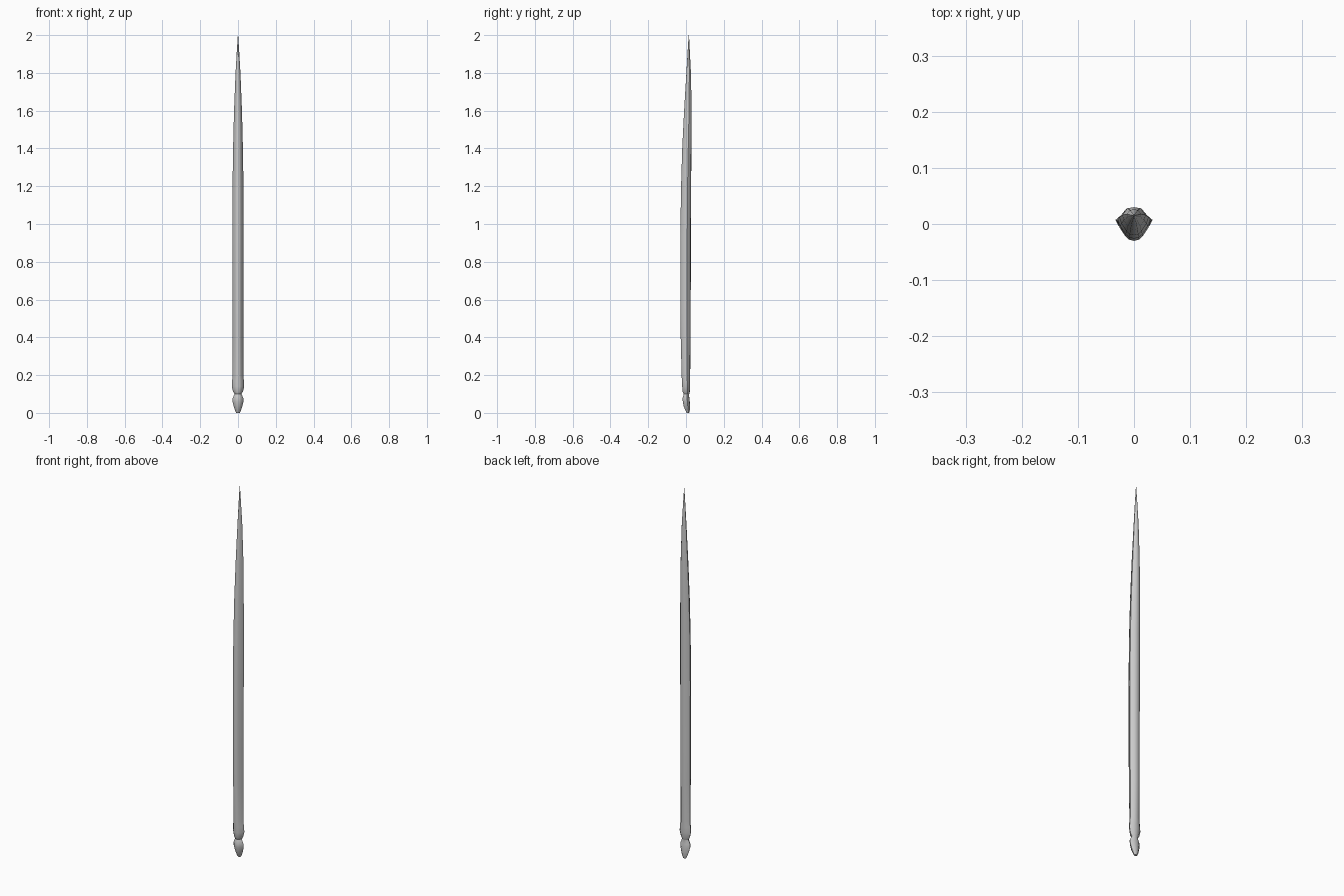
import bpy, bmesh

if "Cube" in bpy.data.objects:
    bpy.data.objects.remove(bpy.data.objects["Cube"])

# Half cross-section: x in half-widths, y from -1 (front) to 1 (back); mirrored
HALF = [(0, 1), (0.55, 0.9), (1, 0.3), (0.86, -0.15), (0.52, -0.7), (0.3, -0.92), (0, -1)]
SECTION = HALF + [(-x, y) for x, y in HALF[-2:0:-1]]


def loft(name, stations, cap_bottom=False, cap_top=False):
    """Skin stations of (z, half width, front y, back y)."""
    bm = bmesh.new()
    rings = []
    for z, w, yf, yb in stations:
        c, r = (yf + yb) / 2, (yb - yf) / 2
        rings.append([bm.verts.new((w * x, c + r * y, z)) for x, y in SECTION])
    n = len(SECTION)
    for a, b in zip(rings, rings[1:]):
        for i in range(n):
            j = (i + 1) % n
            bm.faces.new((a[i], a[j], b[j], b[i]))
    if cap_bottom:
        bm.faces.new(rings[0])
    if cap_top:
        bm.faces.new(rings[-1])
    bmesh.ops.recalc_face_normals(bm, faces=bm.faces)
    # the open-ended parts are oriented outwards explicitly
    f = max(bm.faces, key=lambda f: f.calc_center_median().x)
    if f.normal.x < 0:
        bmesh.ops.reverse_faces(bm, faces=bm.faces)
    me = bpy.data.meshes.new(name)
    bm.to_mesh(me)
    bm.free()
    ob = bpy.data.objects.new(name, me)
    bpy.context.collection.objects.link(ob)
    bpy.context.view_layer.objects.active = ob
    ob.select_set(True)
    bpy.ops.object.shade_smooth_by_angle(angle=0.9)
    ob.select_set(False)


NECK = (0.1, 0.018, -0.012, 0.017)

# Rounded pommel at the base
loft("base_knob", [
    (0.0, 0.009, 0.004, 0.017),
    (0.012, 0.015, -0.003, 0.020),
    (0.035, 0.023, -0.012, 0.021),
    (0.06, 0.029, -0.017, 0.020),
    (0.078, 0.028, -0.018, 0.018),
    (0.092, 0.022, -0.014, 0.016),
    NECK], cap_bottom=True)

# Long tapering shaft
loft("shaft", [
    NECK,
    (0.112, 0.026, -0.018, 0.020),
    (0.14, 0.033, -0.020, 0.022),
    (0.17, 0.031, -0.022, 0.022),
    (0.2, 0.028, -0.023, 0.022),
    (0.4, 0.028, -0.028, 0.025),
    (0.6, 0.029, -0.030, 0.025),
    (0.95, 0.030, -0.030, 0.026),
    (1.2, 0.029, -0.026, 0.027),
    (1.4, 0.026, -0.020, 0.029),
    (1.6, 0.021, -0.010, 0.030),
    (1.8, 0.013, 0.002, 0.026),
    (1.92, 0.006, 0.009, 0.020),
    (2.0, 0.0008, 0.014, 0.016)], cap_top=True)
